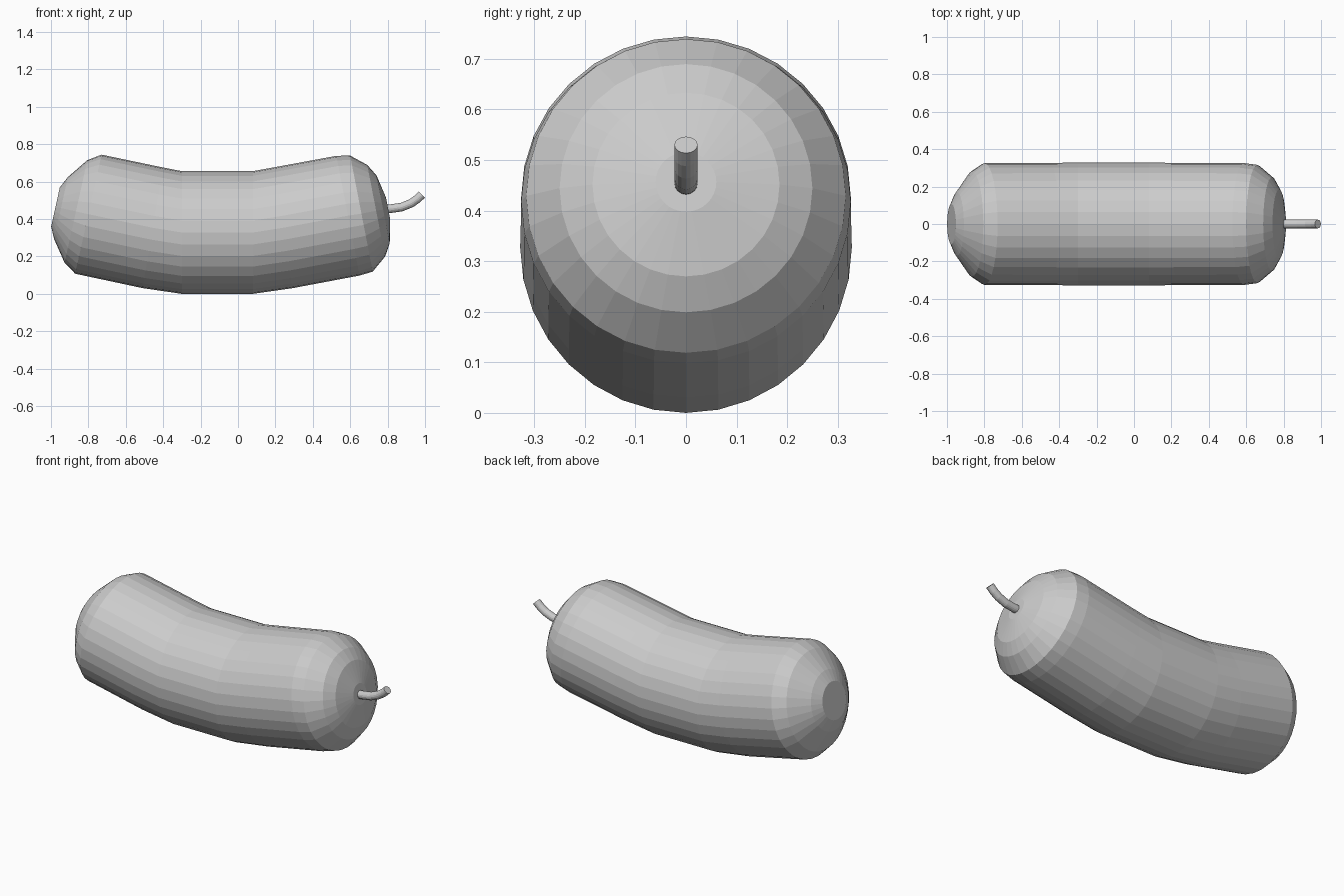
import bpy, bmesh, math
from mathutils import Vector

if "Cube" in bpy.data.objects:
    bpy.data.objects.remove(bpy.data.objects["Cube"])


def material(name, rgb):
    m = bpy.data.materials.new(name)
    m.diffuse_color = (*rgb, 1)
    m.use_nodes = True
    m.node_tree.nodes["Principled BSDF"].inputs["Base Color"].default_value = m.diffuse_color
    return m


grey = material("light grey", (0.6, 0.6, 0.6))


def loft(name, stations, sides, mat):
    """Skin round rings given as (x, z, tilt in degrees, radius); flat shaded, capped."""
    bm = bmesh.new()
    rings = []
    for x, z, tilt, r in stations:
        a = math.radians(tilt)
        up = Vector((-math.sin(a), 0, math.cos(a)))
        c = Vector((x, 0, z))
        rings.append([bm.verts.new(c + up * (r * math.cos(t)) + Vector((0, r * math.sin(t), 0)))
                      for t in (2 * math.pi * i / sides for i in range(sides))])
    for a, b in zip(rings, rings[1:]):
        for i in range(sides):
            j = (i + 1) % sides
            bm.faces.new((a[i], a[j], b[j], b[i]))
    bm.faces.new(rings[0])
    bm.faces.new(rings[-1])
    bmesh.ops.recalc_face_normals(bm, faces=bm.faces)
    me = bpy.data.meshes.new(name)
    bm.to_mesh(me)
    bm.free()
    me.materials.append(mat)
    ob = bpy.data.objects.new(name, me)
    bpy.context.collection.objects.link(ob)
    return ob


def cap(x, z, tilt, side, profile):
    """Dome rings: (distance along the axis, radius) from the rim outward."""
    a = math.radians(tilt)
    return [(x + side * t * math.cos(a), z + side * t * math.sin(a), tilt, r)
            for t, r in profile]


# Curved body with a domed blossom end (left) and stem end (right)
left = cap(-0.80, 0.426, -12.5, -1,
           [(0, 0.326), (0.068, 0.281), (0.15, 0.170), (0.18, 0.107)])
right = cap(0.66, 0.429, 11, 1,
            [(0, 0.316), (0.08, 0.250), (0.118, 0.185), (0.145, 0.06)])
middle = [(-0.455, 0.353, -9.8, 0.327), (-0.30, 0.328, 0, 0.328),
          (0.08, 0.328, 0, 0.328), (0.245, 0.354, 8, 0.327), (0.588, 0.418, 11, 0.326)]
loft("body", left[::-1] + middle + right, 32, grey)

# Thin upturned stem
loft("stem", [(0.77, 0.452, 6, 0.023), (0.82, 0.456, 6, 0.023), (0.875, 0.464, 13, 0.023),
              (0.925, 0.484, 27, 0.023), (0.957, 0.506, 38, 0.023),
              (0.983, 0.530, 45, 0.023)], 16, grey)
